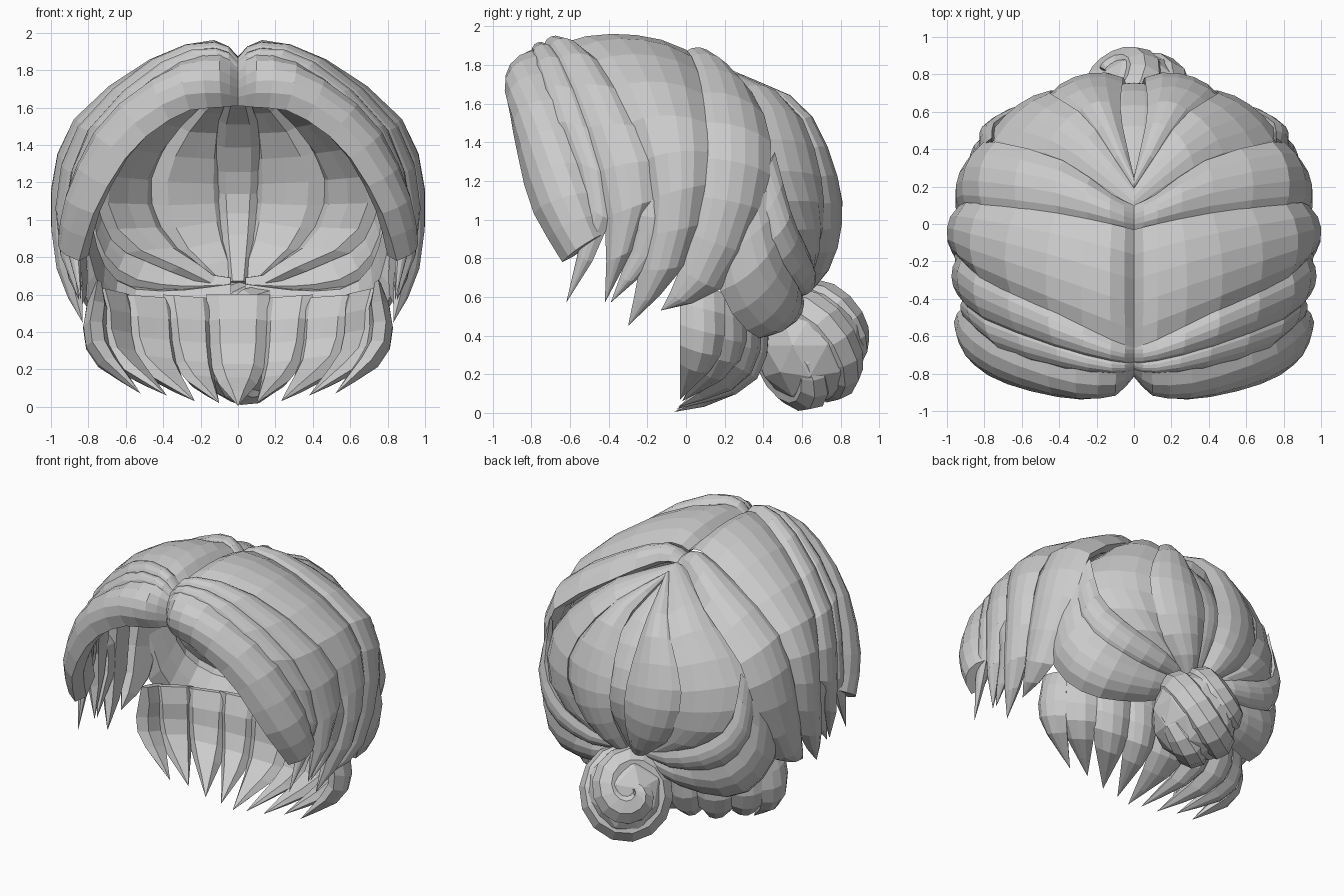
import bpy, bmesh, math
from mathutils import Vector, Matrix

if "Cube" in bpy.data.objects:
    bpy.data.objects.remove(bpy.data.objects["Cube"])

HEAD = Vector((0, -0.1, 1.0))
NAPE = Vector((0, -0.25, 0.6))


def spline(pts, t):
    """Catmull-Rom point at t in 0..1"""
    p = [Vector(q) for q in pts]
    f = t * (len(p) - 1)
    i = min(int(f), len(p) - 2)
    u = f - i
    b, c = p[i], p[i + 1]
    a = p[i - 1] if i > 0 else b * 2 - c
    d = p[i + 2] if i + 2 < len(p) else c * 2 - b
    return 0.5 * (2 * b + (c - a) * u + (2 * a - 5 * b + 4 * c - d) * u * u
                  + (3 * b - a - 3 * c + d) * u ** 3)


def loft(name, rings, mirror):
    bm = bmesh.new()
    rows = [[bm.verts.new(v) for v in r] for r in rings]
    n = len(rows[0])
    for r0, r1 in zip(rows, rows[1:]):
        for j in range(n):
            k = (j + 1) % n
            bm.faces.new((r0[j], r0[k], r1[k], r1[j]))
    bm.faces.new(rows[0])
    bm.faces.new(rows[-1])
    bmesh.ops.remove_doubles(bm, verts=bm.verts, dist=0.002)
    bmesh.ops.recalc_face_normals(bm, faces=bm.faces)
    me = bpy.data.meshes.new(name)
    bm.to_mesh(me)
    bm.free()
    ob = bpy.data.objects.new(name, me)
    bpy.context.collection.objects.link(ob)
    if mirror:
        ob.modifiers.new("mirror", 'MIRROR')
    return ob


def lock(name, edge_a, edge_b, bulge=0.07, depth=0.05, centre=HEAD, steps=9, across=5, mirror=True):
    """Lens-section hair lock stretched between two edge curves"""
    rings = []
    for i in range(steps + 1):
        t = i / steps
        a, b = spline(edge_a, t), spline(edge_b, t)
        chord = b - a
        out = ((a + b) / 2 - centre).normalized()
        if chord.length > 1e-4:
            c = chord.normalized()
            out = (out - c * out.dot(c)).normalized()
        k = min(1, 0.3 + t * 3.5)
        h = min(bulge * k, chord.length * 0.35)
        d = min(depth * k, chord.length * 0.3)
        ring = [a + chord * (j / across) + out * h * math.sin(math.pi * j / across) ** 0.7
                if 0 < j < across else a + chord * (j / across) for j in range(across + 1)]
        ring += [a + chord * s - out * d for s in (0.8, 0.5, 0.2)]
        rings.append(ring)
    return loft(name, rings, mirror)


# Swept fringe
lock("fringe_lock",
     [(0, -.8, 1.61), (.1, -.87, 1.6), (.3, -.91, 1.57), (.56, -.88, 1.38), (.76, -.8, 1.06), (.85, -.64, .78)],
     [(0, -.77, 1.83), (.11, -.78, 1.89), (.36, -.75, 1.82), (.71, -.62, 1.53), (.87, -.49, 1.17), (.89, -.42, .93)],
     bulge=.1, depth=.06, steps=11)

# Side locks running from the parting down to pointed tips
lock("temple_lock",
     [(0, -.78, 1.81), (.11, -.8, 1.86), (.36, -.78, 1.79), (.68, -.69, 1.5), (.85, -.53, 1.08), (.84, -.62, .57)],
     [(0, -.73, 1.85), (.12, -.72, 1.91), (.41, -.63, 1.82), (.8, -.48, 1.46), (.91, -.39, 1.0), (.84, -.62, .57)],
     bulge=.045, steps=10)
lock("temple_back_lock",
     [(0, -.75, 1.84), (.12, -.74, 1.9), (.4, -.68, 1.81), (.77, -.54, 1.46), (.9, -.42, 1.0), (.85, -.42, .57)],
     [(0, -.65, 1.86), (.12, -.62, 1.92), (.45, -.45, 1.82), (.84, -.25, 1.48), (.94, -.17, 1.1), (.85, -.42, .57)],
     bulge=.055, steps=10)
lock("side_front_lock",
     [(0, -.7, 1.86), (.12, -.65, 1.91), (.45, -.5, 1.81), (.82, -.3, 1.5), (.92, -.19, 1.1), (.9, -.24, .75), (.83, -.3, .45)],
     [(0, -.03, 1.84), (.12, 0, 1.88), (.42, .06, 1.77), (.81, .11, 1.5), (.935, .1, 1.18), (.9, .0, .77), (.83, -.3, .45)],
     bulge=.075, steps=12)
lock("side_tip_strand",
     [(.93, -.3, 1.1), (.91, -.28, .9), (.85, -.39, .57)],
     [(.94, -.1, 1.1), (.92, -.1, .85), (.85, -.39, .57)], bulge=.03, steps=5)
lock("side_back_lock",
     [(0, -.03, 1.82), (.12, -.02, 1.86), (.4, .02, 1.76), (.8, .06, 1.5), (.925, .06, 1.12), (.9, -.03, .75), (.84, -.13, .53)],
     [(0, .1, 1.8), (.12, .16, 1.8), (.38, .34, 1.66), (.74, .44, 1.4), (.83, .39, 1.05), (.84, .18, .64), (.84, -.13, .53)],
     bulge=.07, steps=12)

# Back locks gathered to the bun
lock("crown_outer_lock",
     [(0, .06, 1.8), (.41, .28, 1.62), (.78, .36, 1.25), (.68, .52, .88), (.12, .58, .63)],
     [(0, .2, 1.77), (.25, .56, 1.58), (.45, .7, 1.22), (.36, .7, .9), (.06, .6, .65)],
     bulge=.055, steps=10)
lock("crown_inner_lock",
     [(0, .18, 1.77), (.27, .52, 1.56), (.47, .66, 1.22), (.38, .68, .88), (.1, .61, .64)],
     [(0, .25, 1.75), (.07, .58, 1.55), (.06, .76, 1.2), (.05, .77, .95), (.01, .64, .66)],
     bulge=.07, steps=10)
lock("crown_centre_lock",
     [(-.01, .2, 1.75), (-.11, .54, 1.5), (-.11, .72, 1.2), (-.09, .72, .95), (-.05, .6, .66)],
     [(.01, .2, 1.75), (.11, .54, 1.5), (.11, .72, 1.2), (.09, .72, .95), (.05, .6, .66)],
     bulge=.02, depth=.03, across=4, mirror=False)

# Low side locks wrapping round the back into the bun
lock("wrap_lower_lock",
     [(.87, .12, .95), (.82, .19, .6), (.67, .35, .4), (.35, .46, .42), (.04, .52, .55)],
     [(.82, .42, 1.15), (.8, .47, .85), (.64, .57, .67), (.34, .6, .63), (.04, .58, .66)],
     bulge=.07, depth=.07)
lock("wrap_upper_lock",
     [(.82, .36, 1.15), (.8, .43, .85), (.64, .54, .66), (.34, .58, .6), (.04, .56, .63)],
     [(.76, .46, 1.35), (.74, .55, 1.02), (.56, .63, .84), (.3, .66, .74), (.04, .6, .69)],
     bulge=.05)

# Nape locks curling forward to points
nape = [
    ("nape_outer_lock", [(.75, -.03, .68), (.78, -.03, .35), (.52, -.03, .07)],
     [(.74, .2, .62), (.73, .18, .3), (.52, -.03, .07)]),
    ("nape_side_lock", [(.76, .1, .64), (.72, .1, .3), (.38, -.02, .06)],
     [(.58, .32, .6), (.56, .28, .27), (.38, -.02, .06)]),
    ("nape_back_lock", [(.62, .28, .6), (.56, .24, .25), (.23, -.04, .03)],
     [(.34, .4, .58), (.32, .32, .22), (.23, -.04, .03)]),
    ("nape_inner_lock", [(.4, .36, .6), (.34, .3, .22), (.1, -.05, .02)],
     [(.14, .42, .58), (.13, .34, .2), (.1, -.05, .02)]),
]
for nm, a, b in nape:
    lock(nm, a, b, bulge=.06, depth=.06, centre=NAPE, steps=6, across=4)
lock("nape_centre_lock", [(-.17, .4, .6), (-.14, .32, .2), (0, -.06, .005)],
     [(.17, .4, .6), (.14, .32, .2), (0, -.06, .005)],
     bulge=.04, centre=NAPE, steps=6, across=4, mirror=False)

# Coiled bun: a core with a fat strand spiralling round an axis leaning back, left and up
BUN = Vector((.02, .64, .35))
bm = bmesh.new()
bmesh.ops.create_icosphere(bm, subdivisions=2, radius=1,
                           matrix=Matrix.Translation(BUN) @ Matrix.Diagonal((.29, .29, .31, 1)))
me = bpy.data.meshes.new("bun_core")
bm.to_mesh(me)
bm.free()
bpy.context.collection.objects.link(bpy.data.objects.new("bun_core", me))

axis = Vector((-.58, .65, .45)).normalized()
u = axis.orthogonal().normalized()
v = axis.cross(u)
rings = []
N = 40
for i in range(N + 1):
    t = i / N
    phi = math.radians(35 + 137 * t)
    ang = t * math.tau * 2.8
    radial = u * math.cos(ang) + v * math.sin(ang)
    n = radial * math.sin(phi) - axis * math.cos(phi)
    side = radial * math.cos(phi) + axis * math.sin(phi)
    r = .095 * min(1, .3 + 6 * t, .5 + 5 * (1 - t))
    ring = [n * .222 + n * r * math.cos(q) + side * r * 1.2 * math.sin(q)
            for q in [k * math.tau / 8 for k in range(8)]]
    rings.append([BUN + Vector((p.x, p.y, p.z * 1.09)) for p in ring])
loft("bun_coil", rings, False)
